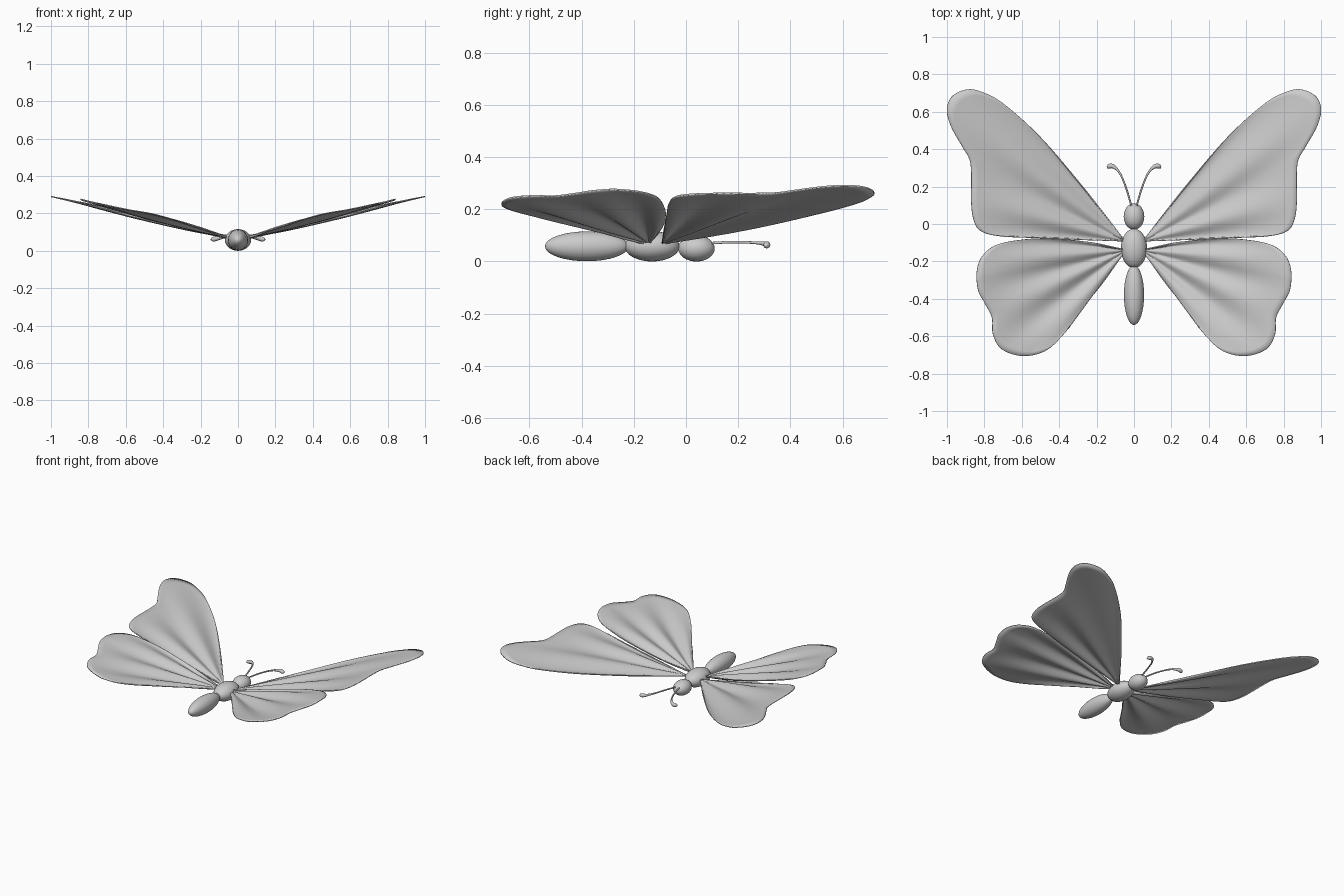
import bpy, bmesh
from math import sin, pi, atan2, hypot, radians
from mathutils import Vector

if "Cube" in bpy.data.objects:
    bpy.data.objects.remove(bpy.data.objects["Cube"])

grey = bpy.data.materials.new("soft_grey")
grey.diffuse_color = (0.6, 0.6, 0.6, 1)
grey.use_nodes = True
grey.node_tree.nodes["Principled BSDF"].inputs["Base Color"].default_value = grey.diffuse_color


def body_part(name, y, z, radii):
    bpy.ops.mesh.primitive_uv_sphere_add(segments=32, ring_count=16, location=(0, y, z),
                                         rotation=(pi / 2, 0, 0))
    ob = bpy.context.object
    ob.name = name
    ob.scale = (radii[0], radii[2], radii[1])
    ob.data.materials.append(grey)
    bpy.ops.object.shade_smooth()


def smooth_path(pts, steps):
    # Catmull-Rom curve through the given points
    p = [Vector(q) for q in pts]
    p = [2 * p[0] - p[1]] + p + [2 * p[-1] - p[-2]]
    out = []
    for i in range(1, len(p) - 2):
        a, b, c, d = p[i - 1:i + 3]
        for k in range(steps):
            t = k / steps
            out.append(0.5 * (2 * b + (c - a) * t + (2 * a - 5 * b + 4 * c - d) * t * t
                              + (3 * b - a - 3 * c + d) * t ** 3))
    return out + [p[-2]]


def fore_height(r, ang, dx):
    return 0.232 * dx, radians(32)


def hind_height(r, ang, dx):
    s = min(1, max(0, (-ang - radians(10)) / radians(37)))
    return (0.255 - 0.065 * s) * r if ang < 0 else 0.255 * dx, radians(-10)


def wing(name, side, root, outline, height, rings=24):
    # fan of radial ribs from the root to the outline, with rippled veins
    bm = bmesh.new()
    centre = bm.verts.new((side * root[0], root[1], 0.07))
    prev = None
    for e in smooth_path(outline, 6):
        d = e - Vector(root)
        ang, full = atan2(d.y, d.x), d.length
        rib = [centre]
        for k in range(1, rings + 1):
            t = k / rings
            base, phase = height(full * t, ang, d.x * t)
            z = 0.07 + base + 0.012 * sin(pi * t) * sin(2 * pi * (ang - phase) / radians(21.5))
            rib.append(bm.verts.new((side * (root[0] + d.x * t), root[1] + d.y * t, z)))
        if prev:
            bm.faces.new((centre, prev[1], rib[1]))
            for k in range(1, rings):
                bm.faces.new((prev[k], prev[k + 1], rib[k + 1], rib[k]))
        prev = rib
    bmesh.ops.recalc_face_normals(bm, faces=bm.faces)
    if sum(f.normal.z for f in bm.faces) < 0:
        bmesh.ops.reverse_faces(bm, faces=bm.faces)
    me = bpy.data.meshes.new(name)
    bm.to_mesh(me)
    bm.free()
    ob = bpy.data.objects.new(name, me)
    bpy.context.collection.objects.link(ob)
    me.materials.append(grey)
    me.shade_smooth()
    m = ob.modifiers.new("thickness", 'SOLIDIFY')
    m.thickness = 0.006
    m.offset = 0


def antenna(name, side):
    cu = bpy.data.curves.new(name, 'CURVE')
    cu.dimensions = '3D'
    cu.bevel_depth = 0.005
    cu.bevel_resolution = 3
    cu.use_fill_caps = True
    pts = [(0.012, 0.09, 0.07, 1), (0.035, 0.17, 0.074, 1), (0.06, 0.24, 0.073, 1),
           (0.085, 0.285, 0.07, 1.3), (0.11, 0.307, 0.066, 2.2),
           (0.128, 0.31, 0.063, 2.6), (0.138, 0.304, 0.061, 2.0), (0.143, 0.298, 0.06, 0.5)]
    sp = cu.splines.new('POLY')
    path = smooth_path(pts, 4)
    sp.points.add(len(path) - 1)
    for p, q in zip(sp.points, path):
        p.co = (side * q[0], q[1], q[2], 1)
        p.radius = q[3]
    sp.use_smooth = True
    cu.materials.append(grey)
    bpy.context.collection.objects.link(bpy.data.objects.new(name, cu))


# body
body_part("head", 0.04, 0.05, (0.055, 0.07, 0.05))
body_part("thorax", -0.13, 0.058, (0.07, 0.105, 0.058))
body_part("abdomen", -0.38, 0.058, (0.054, 0.16, 0.057))

# wing outlines seen from above
FORE = [(0.065, -0.07), (0.165, 0.06), (0.30, 0.23), (0.51, 0.475), (0.70, 0.645), (0.81, 0.705),
        (0.89, 0.72), (0.97, 0.685), (1.0, 0.615), (0.98, 0.525), (0.92, 0.417), (0.88, 0.347),
        (0.87, 0.27), (0.87, 0.107), (0.855, 0.016), (0.82, -0.037), (0.73, -0.063),
        (0.567, -0.07), (0.353, -0.08), (0.07, -0.09)]
HIND = [(0.07, -0.133), (0.246, -0.096), (0.41, -0.081), (0.567, -0.081), (0.73, -0.11),
        (0.81, -0.17), (0.84, -0.25), (0.834, -0.35), (0.80, -0.42), (0.76, -0.50),
        (0.754, -0.59), (0.706, -0.67), (0.594, -0.706), (0.476, -0.68), (0.385, -0.6),
        (0.31, -0.5), (0.243, -0.41), (0.165, -0.31), (0.07, -0.176)]

for side, tag in ((1, "right"), (-1, "left")):
    wing(tag + "_fore_wing", side, (0.05, -0.09), FORE, fore_height)
    wing(tag + "_hind_wing", side, (0.045, -0.14), HIND, hind_height)
    antenna(tag + "_antenna", side)
